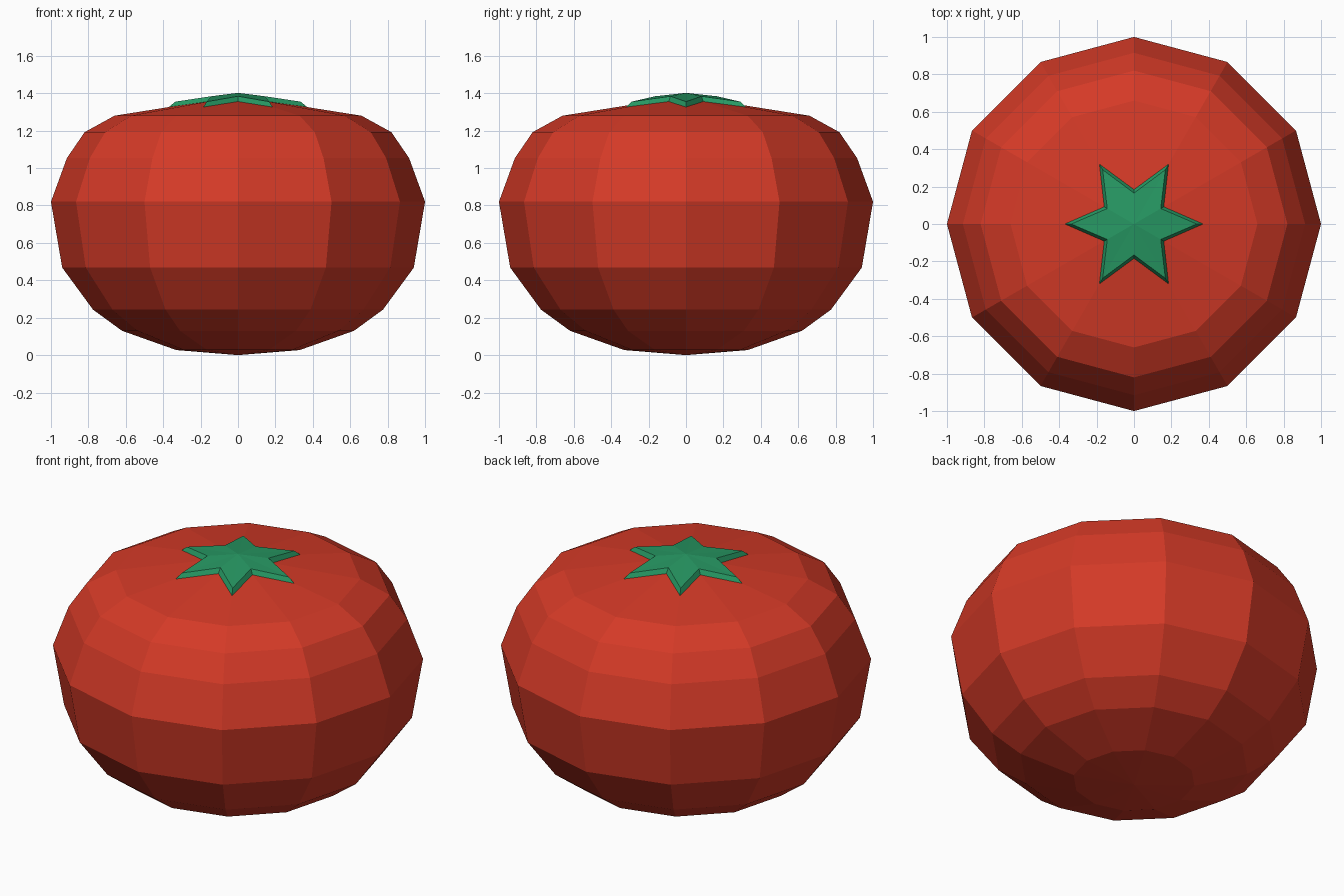
import bpy, bmesh, math

if "Cube" in bpy.data.objects:
    bpy.data.objects.remove(bpy.data.objects["Cube"])


def material(name, rgb):
    m = bpy.data.materials.new(name)
    m.diffuse_color = (*rgb, 1)
    m.use_nodes = True
    m.node_tree.nodes["Principled BSDF"].inputs["Base Color"].default_value = m.diffuse_color
    return m


def lathe(name, rings, bottom_z, top_z, mat):
    """Skin a stack of closed rings (lists of points) and cap both ends with fans."""
    bm = bmesh.new()
    loops = [[bm.verts.new(p) for p in ring] for ring in rings]
    n = len(loops[0])
    low, high = bm.verts.new((0, 0, bottom_z)), bm.verts.new((0, 0, top_z))
    for i in range(n):
        j = (i + 1) % n
        bm.faces.new((low, loops[0][j], loops[0][i]))
        bm.faces.new((high, loops[-1][i], loops[-1][j]))
        for a, b in zip(loops, loops[1:]):
            bm.faces.new((a[i], a[j], b[j], b[i]))
    bmesh.ops.recalc_face_normals(bm, faces=bm.faces)
    mesh = bpy.data.meshes.new(name)
    bm.to_mesh(mesh)
    bm.free()
    mesh.materials.append(mat)
    obj = bpy.data.objects.new(name, mesh)
    bpy.context.collection.objects.link(obj)
    return obj


def ring(tip, valley):
    """Twelve points alternating between two (radius, z) pairs."""
    pts = []
    for i in range(12):
        r, z = valley if i % 2 else tip
        a = math.radians(30 * i)
        pts.append((r * math.cos(a), r * math.sin(a), z))
    return pts


red = material("tomato red", (0.66, 0.042, 0.02))
green = material("leaf green", (0.02, 0.315, 0.125))

# Twelve-sided fruit body
profile = [(0.33, 0.027), (0.62, 0.13), (0.775, 0.243), (0.94, 0.468), (1.0, 0.82),
           (0.915, 1.053), (0.82, 1.192), (0.66, 1.28)]
lathe("fruit_body", [ring(p, p) for p in profile], 0.0, 1.385, red)

# Six-pointed leaf star with sloped rim
lathe("leaf_star", [ring((0.375, 1.322), (0.185, 1.354)),
                    ring((0.335, 1.355), (0.165, 1.384))], 1.37, 1.402, green)
